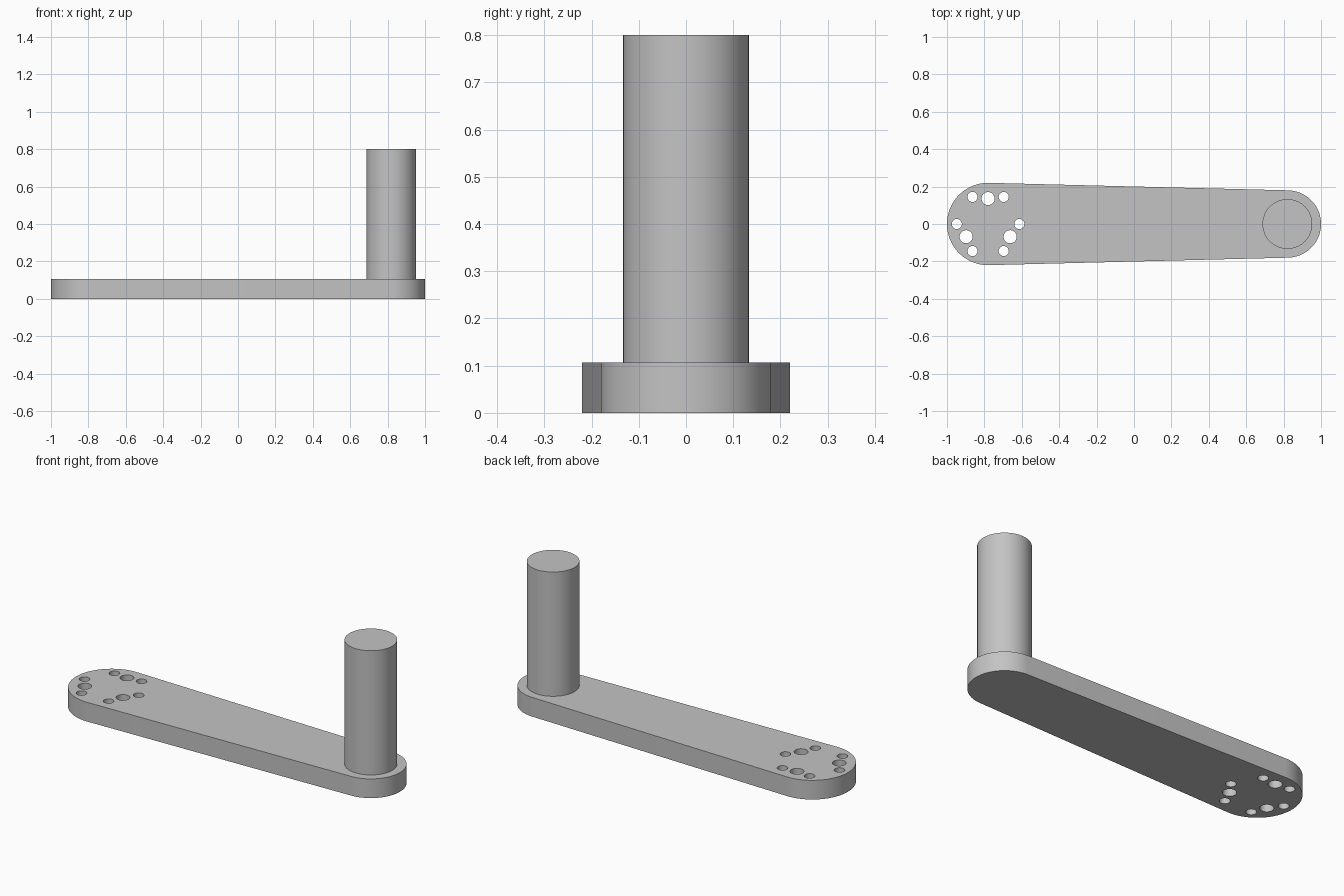
import bpy, bmesh
from math import acos, cos, sin, pi, radians

if "Cube" in bpy.data.objects:
    bpy.data.objects.remove(bpy.data.objects["Cube"])

HUB_X, HUB_R = -0.78, 0.22      # wide end with the hole pattern
PIN_X, PIN_R = 0.82, 0.18       # narrow end under the post
PLATE_H, POST_R, POST_TOP = 0.107, 0.133, 0.80

grey = bpy.data.materials.new("plain grey")
grey.diffuse_color = (0.55, 0.55, 0.55, 1)
grey.use_nodes = True
grey.node_tree.nodes["Principled BSDF"].inputs["Base Color"].default_value = grey.diffuse_color


def arc(cx, cy, r, a0, a1, n):
    return [(cx + r * cos(a0 + (a1 - a0) * i / n),
             cy + r * sin(a0 + (a1 - a0) * i / n)) for i in range(n + 1)]


def circle(cx, cy, r, n):
    return arc(cx, cy, r, 0, 2 * pi, n)[:-1]


def prism(name, outlines, z0, z1):
    """Extrude closed outlines from z0 up to z1 into one object."""
    bm = bmesh.new()
    for pts in outlines:
        low = [bm.verts.new((x, y, z0)) for x, y in pts]
        top = [bm.verts.new((x, y, z1)) for x, y in pts]
        bm.faces.new(low[::-1])
        bm.faces.new(top)
        for i in range(len(pts)):
            j = (i + 1) % len(pts)
            bm.faces.new((low[i], low[j], top[j], top[i]))
    mesh = bpy.data.meshes.new(name)
    bm.to_mesh(mesh)
    bm.free()
    mesh.materials.append(grey)
    ob = bpy.data.objects.new(name, mesh)
    bpy.context.collection.objects.link(ob)
    return ob


def activate(ob):
    bpy.ops.object.select_all(action='DESELECT')
    ob.select_set(True)
    bpy.context.view_layer.objects.active = ob


# Tapered arm: two end arcs joined by their common tangents
t = acos((HUB_R - PIN_R) / (PIN_X - HUB_X))
arm = prism("arm_plate", [arc(HUB_X, 0, HUB_R, t, 2 * pi - t, 48)
                          + arc(PIN_X, 0, PIN_R, -t, t, 48)], 0, PLATE_H)

# Through holes: six small and three large on two circles
holes = []
for count, ring, r, start in ((6, 0.167, 0.027, 0), (3, 0.136, 0.035, 90)):
    for k in range(count):
        a = radians(start + 360 * k / count)
        holes.append(circle(HUB_X + ring * cos(a), ring * sin(a), r, 32))
cutter = prism("hole_cutter", holes, -0.1, PLATE_H + 0.1)
cutter.hide_render = True

activate(arm)
cut = arm.modifiers.new("holes", 'BOOLEAN')
cut.operation = 'DIFFERENCE'
cut.solver = 'EXACT'
cut.object = cutter
bpy.ops.object.modifier_apply(modifier=cut.name)
bpy.data.objects.remove(cutter)

# Round post standing on the narrow end
post = prism("post", [circle(PIN_X, 0, POST_R, 64)], PLATE_H, POST_TOP)

for ob in (arm, post):
    activate(ob)
    bpy.ops.object.shade_smooth_by_angle(angle=radians(30))
